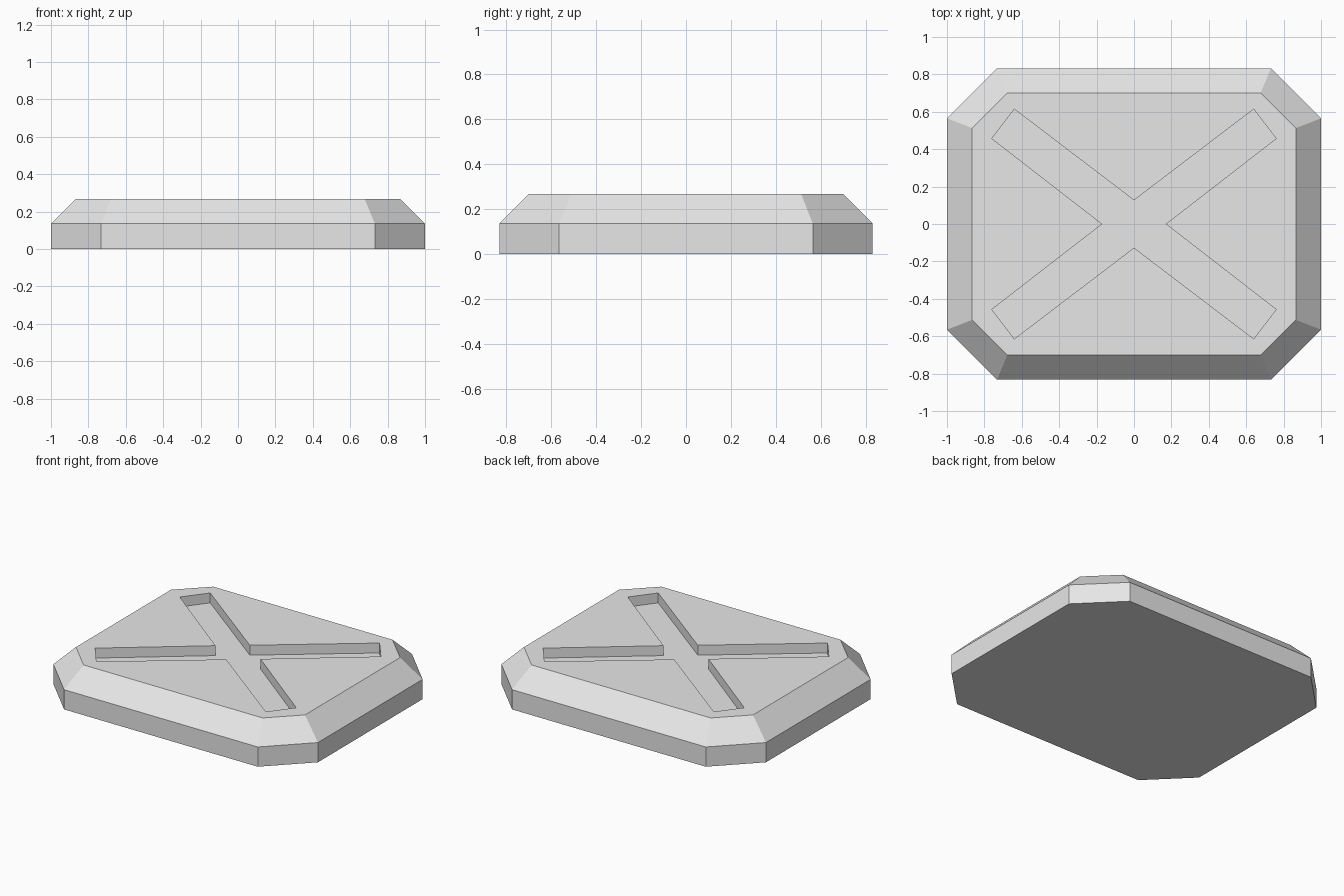
import bpy
import bmesh

cube = bpy.data.objects.get("Cube")
if cube:
    bpy.data.objects.remove(cube, do_unlink=True)

grey = bpy.data.materials.new("light_grey")
grey.use_nodes = True
grey.diffuse_color = (0.8, 0.8, 0.8, 1)
grey.node_tree.nodes["Principled BSDF"].inputs["Base Color"].default_value = (0.8, 0.8, 0.8, 1)


def mirrored(points):
    """Mirror one quadrant's points into a full counter-clockwise outline."""
    right_half = [(x, -y) for x, y in reversed(points) if y] + list(points)
    # start at the bottom axis, go up the right side, then back down the left
    return right_half + [(-x, y) for x, y in reversed(right_half) if x]


def loft(name, levels):
    """Closed solid through matching outlines at rising heights."""
    bm = bmesh.new()
    rings = [[bm.verts.new((x, y, z)) for x, y in outline] for outline, z in levels]
    bm.faces.new(rings[0][::-1])
    bm.faces.new(rings[-1])
    for low, high in zip(rings, rings[1:]):
        for i in range(len(low)):
            j = (i + 1) % len(low)
            bm.faces.new((low[i], low[j], high[j], high[i]))
    bmesh.ops.recalc_face_normals(bm, faces=bm.faces)
    mesh = bpy.data.meshes.new(name)
    bm.to_mesh(mesh)
    bm.free()
    mesh.materials.append(grey)
    obj = bpy.data.objects.new(name, mesh)
    bpy.context.collection.objects.link(obj)
    return obj


# Slab with clipped corners and a sloped upper rim
base = mirrored([(1, 0.565), (0.732, 0.832)])
rim = mirrored([(0.866, 0.513), (0.677, 0.70)])
slab = loft("slab", [(base, 0), (base, 0.135), (rim, 0.268)])

# Cross-shaped recess cut into the top
cross = mirrored([(0.17, 0), (0.76, 0.457), (0.64, 0.614), (0, 0.127)])
cutter = loft("cross_cutter", [(cross, 0.2), (cross, 0.4)])
cutter.hide_render = True
cut = slab.modifiers.new("cross_recess", "BOOLEAN")
cut.operation = "DIFFERENCE"
cut.solver = "EXACT"
cut.object = cutter

# Bake the cut and discard the cutter
bpy.context.view_layer.update()
graph = bpy.context.evaluated_depsgraph_get()
result = bpy.data.meshes.new_from_object(slab.evaluated_get(graph))
slab.modifiers.clear()
slab.data = result
bpy.data.objects.remove(cutter, do_unlink=True)
